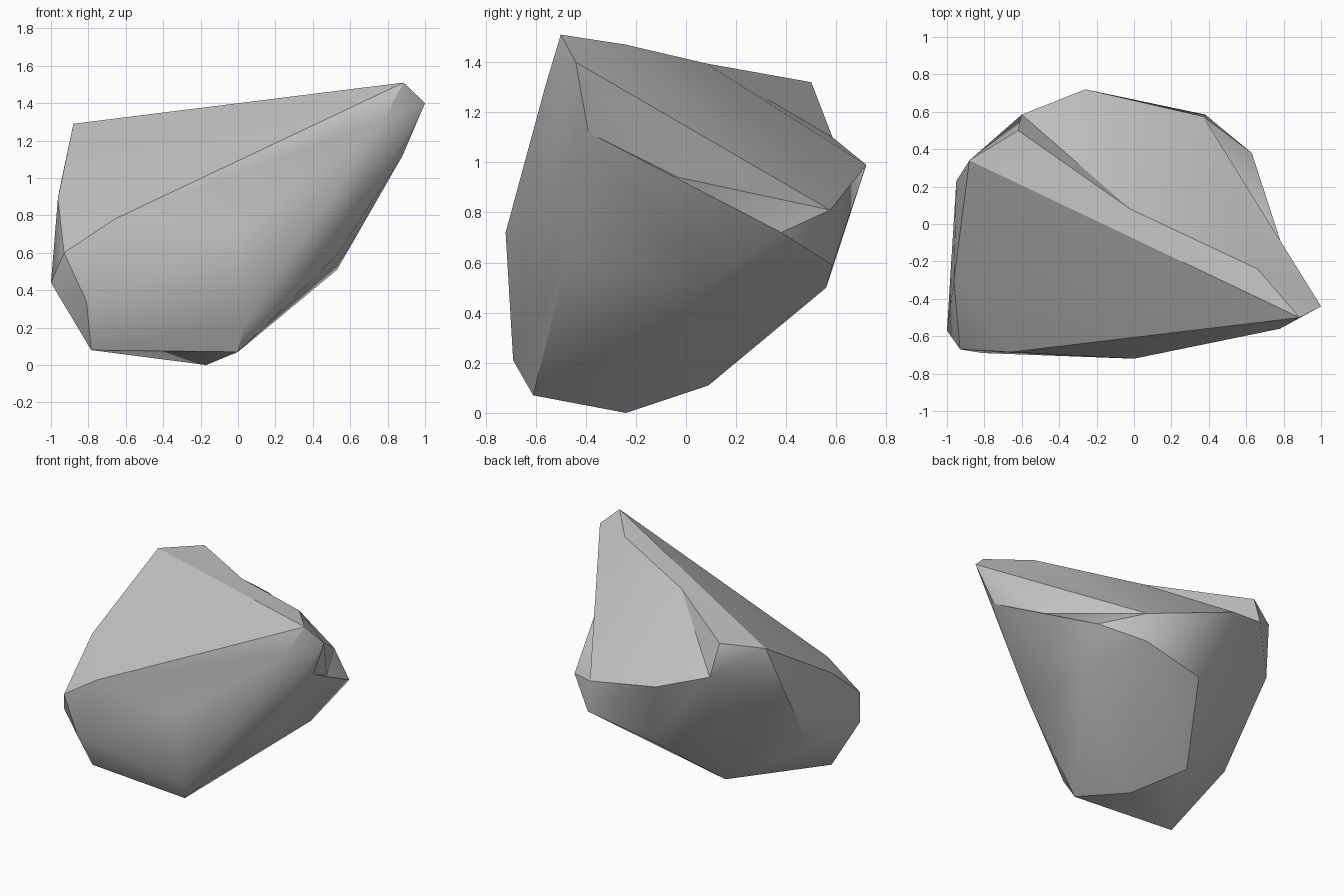
import bpy, bmesh, math

if "Cube" in bpy.data.objects:
    bpy.data.objects.remove(bpy.data.objects["Cube"])

# Named corners of the upper rim and the sloping back of the boulder
rim = {
    "peak": (.885, -.5, 1.51), "tip": (1, -.44, 1.4), "ridge": (.66, -.24, 1.47),
    "crown": (-.62, .5, 1.32), "corner": (-.88, .34, 1.29), "notch": (-.6, .585, 1.1),
    "rear": (-.26, .72, .99), "shelf": (.37, .575, .81), "side": (.63, .38, .72),
    "under_tip": (.88, -.39, 1.12),
}
# Remaining corners, grouped by region
front = [(.78, -.56, 1.31), (.55, -.55, 1.29), (0, -.72, .72), (-.66, -.685, .78),
         (-.93, -.67, .6), (-.81, -.69, .34), (.03, -.69, .21)]
left = [(-1, -.57, .44), (-.95, .23, .96), (-.963, -.3, .89), (-.9, -.14, .39)]
right = [(.38, .585, .59), (-.09, .56, .5), (.53, -.48, .59), (.53, .08, .51)]
base = [(0, -.61, .07), (-.17, -.24, 0), (-.785, -.55, .08), (-.38, .09, .11)]

# Wrap the points in a faceted skin
bm = bmesh.new()
v = {name: bm.verts.new(p) for name, p in rim.items()}
for p in front + left + right + base:
    bm.verts.new(p)
bmesh.ops.convex_hull(bm, input=bm.verts[:])

# Open the skin over the back slope
keep = [{v["corner"], v["crown"], v["notch"]}, {v["peak"], v["tip"], v["under_tip"]}]
slope = set(v.values())
opened = [f for f in bm.faces if set(f.verts) <= slope and set(f.verts) not in keep]
for f in opened:
    bm.faces.remove(f)

# Refill it with chipped hollows around two sunken corners
v["dip"] = bm.verts.new((-.02, .08, 1.395))
v["hollow"] = bm.verts.new((.735, -.03, .94))
for names in ("corner peak dip", "peak ridge dip", "corner dip crown",
              "dip crown notch", "dip notch rear", "dip rear shelf",
              "dip shelf ridge", "ridge shelf tip", "ridge tip peak",
              "tip shelf hollow", "hollow shelf side", "tip hollow under_tip",
              "under_tip hollow side"):
    bm.faces.new([v[n] for n in names.split()])

bmesh.ops.delete(bm, geom=[e for e in bm.edges if not e.link_faces], context="EDGES")
bmesh.ops.delete(bm, geom=[p for p in bm.verts if not p.link_faces], context="VERTS")
bmesh.ops.recalc_face_normals(bm, faces=bm.faces[:])

mesh = bpy.data.meshes.new("boulder")
bm.to_mesh(mesh)
bm.free()
boulder = bpy.data.objects.new("boulder", mesh)
bpy.context.collection.objects.link(boulder)

# Plain stone colour
stone = bpy.data.materials.new("stone grey")
stone.diffuse_color = (.55, .55, .55, 1)
stone.use_nodes = True
stone.node_tree.nodes["Principled BSDF"].inputs["Base Color"].default_value = stone.diffuse_color
mesh.materials.append(stone)

# Soft shading between shallow facets, crisp at the ridges
bpy.context.view_layer.objects.active = boulder
boulder.select_set(True)
bpy.ops.object.shade_smooth_by_angle(angle=math.radians(30))
